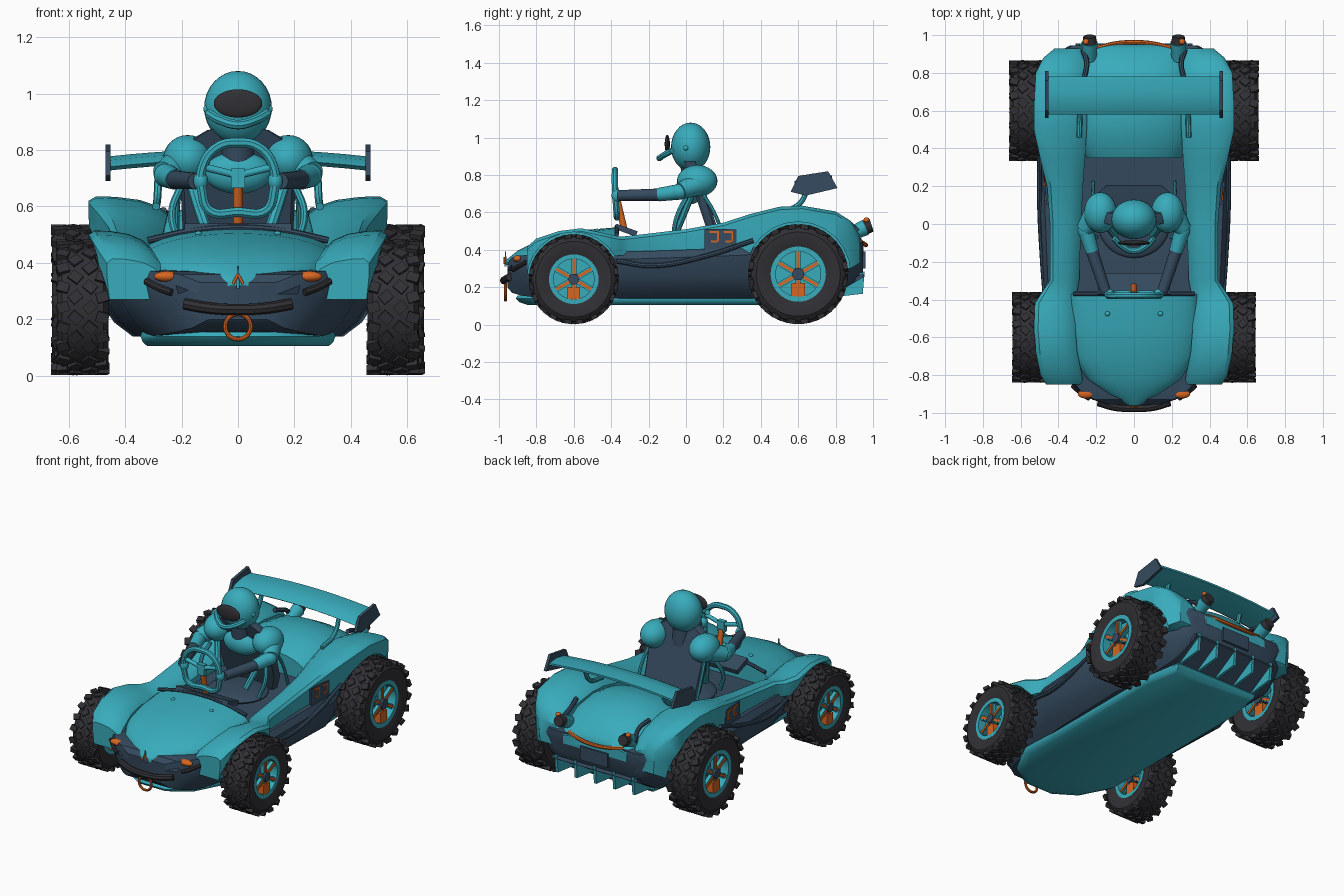
import bpy, bmesh, math
from mathutils import Matrix, Vector, Euler

if "Cube" in bpy.data.objects:
    bpy.data.objects.remove(bpy.data.objects["Cube"])

def material(name, rgb):
    m = bpy.data.materials.new(name)
    m.diffuse_color = (*rgb, 1)
    m.use_nodes = True
    m.node_tree.nodes["Principled BSDF"].inputs["Base Color"].default_value = m.diffuse_color
    return m

TEAL = material("teal", (0.04, 0.41, 0.5))
NAVY = material("navy", (0.036, 0.07, 0.115))
RUBBER = material("rubber", (0.03, 0.029, 0.034))
ORANGE = material("orange", (0.68, 0.13, 0.015))
SIDES = ((1, "right"), (-1, "left"))

def finish(name, bm, mat):
    bmesh.ops.recalc_face_normals(bm, faces=bm.faces)
    me = bpy.data.meshes.new(name)
    bm.to_mesh(me)
    bm.free()
    me.materials.append(mat)
    ob = bpy.data.objects.new(name, me)
    bpy.context.collection.objects.link(ob)
    return ob

def loft(name, rings, mat, closed=False):
    """Skin equal rings of points; cap the ends unless closed."""
    bm = bmesh.new()
    vs = [[bm.verts.new(p) for p in r] for r in rings]
    pairs = list(zip(vs, vs[1:])) + ([(vs[-1], vs[0])] if closed else [])
    for a, b in pairs:
        for i in range(len(a)):
            j = (i + 1) % len(a)
            bm.faces.new((a[i], a[j], b[j], b[i]))
    if not closed:
        bm.faces.new(vs[0])
        bm.faces.new(vs[-1])
    return finish(name, bm, mat)

def lathe(name, prof, loc, mat, n=40):
    """Spin a closed (x, radius) profile about an x axis."""
    x, y, z = loc
    rings = [[(x + a, y + r * math.sin(t), z + r * math.cos(t)) for a, r in prof]
             for t in (2 * math.pi * k / n for k in range(n))]
    return loft(name, rings, mat, True)

def ball(name, loc, size, mat, rot=(0, 0, 0)):
    bm = bmesh.new()
    bmesh.ops.create_uvsphere(bm, u_segments=28, v_segments=16, radius=1,
                              matrix=Matrix.LocRotScale(Vector(loc), Euler(rot), Vector(size)))
    return finish(name, bm, mat)

def box(name, loc, size, mat, rot=(0, 0, 0)):
    bm = bmesh.new()
    bmesh.ops.create_cube(bm, size=1, matrix=Matrix.LocRotScale(Vector(loc), Euler(rot), Vector(size)))
    return finish(name, bm, mat)

def rod(name, a, b, r1, r2, mat):
    a, b = Vector(a), Vector(b)
    bm = bmesh.new()
    m = Matrix.Translation((a + b) / 2) @ (b - a).to_track_quat('Z', 'Y').to_matrix().to_4x4()
    bmesh.ops.create_cone(bm, cap_ends=True, segments=24, radius1=r1, radius2=r2,
                          depth=(b - a).length, matrix=m)
    return finish(name, bm, mat)

def tube(name, pts, r, mat, cyclic=False):
    cu = bpy.data.curves.new(name + "_path", 'CURVE')
    cu.dimensions, cu.bevel_depth, cu.bevel_resolution, cu.use_fill_caps = '3D', r, 2, True
    cu.resolution_u = 6
    sp = cu.splines.new('BEZIER')
    sp.bezier_points.add(len(pts) - 1)
    for bp, p in zip(sp.bezier_points, pts):
        bp.co = p
        bp.handle_left_type = bp.handle_right_type = 'AUTO'
    sp.use_cyclic_u = cyclic
    tmp = bpy.data.objects.new(name + "_path", cu)
    bpy.context.collection.objects.link(tmp)
    bpy.context.view_layer.update()
    bm = bmesh.new()
    bm.from_mesh(tmp.to_mesh())
    bpy.data.objects.remove(tmp)
    return finish(name, bm, mat)

# lower tub: y, half width, top z, bottom z
tub = []
for y, w, t, b in ((-.955, .14, .33, .2), (-.93, .22, .36, .17), (-.88, .3, .37, .155), (-.8, .37, .375, .145),
                   (-.65, .425, .38, .14), (-.4, .455, .39, .14), (-.3, .48, .39, .14), (.28, .505, .41, .14),
                   (.42, .46, .42, .14), (.76, .46, .44, .15), (.9, .42, .45, .23), (.945, .34, .44, .27)):
    h = [(.74 * w, b), (.87 * w, b + .05), (.96 * w, b + .12), (w, t - .04), (.95 * w, t)]
    tub.append([(x, y, z) for x, z in h] + [(-x, y, z) for x, z in reversed(h)])
loft("tub", tub, NAVY)

# domed covers: y, half width, top z, edge z
def dome(name, secs):
    rings = []
    for y, w, t, e in secs:
        arc = [(w * math.cos(math.pi * k / 14), y, e + (t - e) * math.sin(math.pi * k / 14)) for k in range(15)]
        skirt = e - min(.05, w * .25)
        rings.append(arc + [(-w, y, skirt), (w, y, skirt)])
    loft(name, rings, TEAL)

dome("hood", ((-.37, .34, .52, .43), (-.55, .34, .505, .41), (-.7, .32, .475, .385), (-.82, .25, .435, .365),
              (-.9, .14, .395, .35), (-.962, .025, .345, .325)))
dome("rear_cover", ((.35, .25, .55, .45), (.45, .29, .6, .49), (.6, .3, .62, .5), (.75, .29, .6, .48),
                    (.87, .27, .535, .45), (.93, .25, .47, .43), (.95, .23, .44, .42)))

# side bodies with both fenders: y, inner x, outer x, top z, bottom z
SIDE = ((-.85, .27, .465, .415, .27), (-.8, .275, .495, .46, .27), (-.68, .3, .52, .5, .28),
        (-.56, .31, .53, .515, .32), (-.42, .31, .525, .485, .36), (-.35, .3, .48, .47, .37),
        (-.3, .29, .445, .475, .37), (0, .28, .445, .51, .375), (.2, .27, .46, .545, .385),
        (.34, .26, .495, .59, .385), (.5, .25, .53, .63, .36), (.62, .25, .53, .636, .33),
        (.8, .26, .52, .605, .3), (.88, .26, .48, .555, .3), (.93, .27, .42, .48, .33))
for s, side in SIDES:
    rings = []
    for y, a, b, t, z in SIDE:
        q = lambda f: s * (a + (b - a) * f)
        rings.append([(q(.1), y, z), (q(0), y, t - .06), (q(.12), y, t - .035), (q(.35), y, t - .013), (q(.65), y, t - .002),
                      (q(.9), y, t), (q(1), y, t - .016), (q(.99), y, (t + z) / 2), (q(.95), y, z)])
    body = loft(side + "_side_body", rings, TEAL)
    # wheel arches
    for wy, wz, r in ((-.6, .245, .25), (.6, .27, .28)):
        cut = rod("arch_cutter", (s * .45, wy, wz), (s * .8, wy, wz), r, r, TEAL)
        mod = body.modifiers.new("arch", 'BOOLEAN')
        mod.operation, mod.object = 'DIFFERENCE', cut
        bpy.context.view_layer.objects.active = body
        bpy.ops.object.modifier_apply(modifier=mod.name)
        bpy.data.objects.remove(cut)

# wheels
def wheel(name, s, x, y, z, R, w):
    c, k = (s * x, y, z), .535 * R
    lathe(name + "_tire", [(-w * .85, k), (-w, .7 * R), (-w, .84 * R), (-w * .8, .94 * R), (0, .965 * R),
                           (w * .8, .94 * R), (w, .84 * R), (w, .7 * R), (w * .85, k)], c, RUBBER, 48)
    bm = bmesh.new()
    n = 20
    for i in range(n):
        for row, a in enumerate((-.76, -.28, .28, .76)):
            th = 2 * math.pi * (i + .5 * (row % 2)) / n
            yaw = (.3, -.7, .7, -.3)[row] * (1 if i % 2 else -1)
            m = (Matrix.Translation(c) @ Matrix.Rotation(th, 4, 'X') @ Matrix.Translation((a * w, 0, R * .95))
                 @ Matrix.Rotation(yaw, 4, 'Z') @ Matrix.Diagonal((w * .46, R * .15, R * .09, 1)))
            bmesh.ops.create_cube(bm, size=1, matrix=m)
    finish(name + "_tread", bm, RUBBER)
    lathe(name + "_rim", [(-w * .88, k * .84), (-w * .88, k * 1.03), (w * .88, k * 1.03), (w * .88, k * .84)], c, TEAL)
    rod(name + "_disc", (s * (x - .03), y, z), (s * (x + .03), y, z), k * .9, k * .9, TEAL)
    # spokes and brake on both faces
    for f, face in ((1, "outer"), (-1, "inner")):
        for i in range(6):
            th = math.pi / 3 * i
            p = Vector(c) + Vector((f * s * w * .62, math.sin(th) * k * .5, math.cos(th) * k * .5))
            box(f"{name}_{face}_rib_{i}", p, (.024, .03, k * .9), TEAL, (-th, 0, 0))
            box(f"{name}_{face}_spoke_{i}", p + Vector((f * s * .012, 0, 0)), (.012, .016, k * .8), ORANGE, (-th, 0, 0))
        box(f"{name}_{face}_caliper", (s * (x + f * w * .48), y, z - k * .58), (.07, k * .5, k * .5), ORANGE)
    rod(name + "_hub", (s * (x - w * .9), y, z), (s * (x + w * .92), y, z), k * .25, k * .22, NAVY)

for s, side in SIDES:
    wheel(side + "_front_wheel", s, .55, -.6, .243, .241, .092)
    wheel(side + "_rear_wheel", s, .56, .6, .27, .268, .098)

# floor plate
outline = [(.1, -.91), (.24, -.82), (.345, -.62), (.345, .55), (.3, .78)]
outline = outline + [(-x, y) for x, y in reversed(outline)]
loft("floor_plate", [[(x * f, y * f, z) for x, y in outline] for z, f in ((.105, .93), (.12, .98), (.14, 1), (.155, .99))], TEAL)

# diffuser and tail
box("diffuser", (0, .855, .21), (.62, .22, .02), NAVY, (.53, 0, 0))
for i in range(5):
    x = (i - 2) * .14
    loft(f"diffuser_fin_{i}", [[(x + d, y, z) for y, z in ((.77, .145), (.945, .165), (.955, .285), (.88, .26))]
                               for d in (-.009, .009)], TEAL)
box("tail_plate", (0, .95, .345), (.2, .02, .09), NAVY)
tube("tail_stripe", [(-.2, .93, .445), (-.1, .955, .43), (0, .962, .425), (.1, .955, .43), (.2, .93, .445)], .012, ORANGE)

# rear wing as an arched airfoil
rings = []
for k in range(-6, 7):
    x, z = .46 * k / 6, .765 + .026 * (1 - (k / 6) ** 2)
    rings.append([(x, .58, z - .025), (x, .6, z - .038), (x, .7, z - .03), (x, .78, z - .006), (x, .78, z + .006), (x, .7, z + .012),
                  (x, .62, z - .002)])
loft("wing", rings, TEAL)

for s, side in SIDES:
    plate = ((.56, .71), (.6, .795), (.76, .82), (.81, .73), (.64, .69))
    loft(side + "_wing_plate", [[(s * x, y, z) for y, z in plate] for x in (.452, .47)], NAVY)
    tube(side + "_wing_strut", [(s * .29, .46, .6), (s * .285, .6, .64), (s * .28, .66, .755)], .014, TEAL)
    # tail lamps
    rod(side + "_tail_lamp", (s * .235, .87, .48), (s * .235, .96, .52), .036, .043, TEAL)
    rod(side + "_tail_lens", (s * .235, .955, .518), (s * .235, .993, .53), .039, .033, RUBBER)
    ball(side + "_tail_marker", (s * .255, .965, .56), (.016, .016, .014), ORANGE)
    tube(side + "_tail_trim", [(s * .27, .92, .5), (s * .25, .85, .555), (s * .265, .76, .585)], .014, NAVY)
    # nose lamps and bars
    ball(side + "_nose_lamp", (s * .253, -.9, .352), (.045, .024, .019), ORANGE)
    tube(side + "_nose_bar", [(s * .325, -.855, .335), (s * .28, -.895, .312), (s * .235, -.925, .295)], .013, RUBBER)
    ball(side + "_hood_pin", (s * .14, -.475, .503), (.013, .013, .01), TEAL)
    # side pipe and number panel
    tube(side + "_side_pipe", [(s * .472, -.37, .34), (s * .486, -.18, .315), (s * .5, .1, .365), (s * .5, .36, .45)], .013, NAVY)
    box(side + "_side_panel", (s * .463, .185, .455), (.014, .17, .11), NAVY, (0, 0, -s * .08))
    for i, y in enumerate((.15, .225)):
        x = s * (.471 + (y - .185) * .08)
        for j, (dy, dz, ly, lz) in enumerate(((0, .035, .05, .01), (.022, .012, .01, .055), (0, -.015, .03, .01))):
            box(f"{side}_panel_mark_{i}_{j}", (x, y + dy, .46 + dz), (.007, ly, lz), ORANGE)

# nose details
tube("nose_bumper", [(-.19, -.945, .255), (-.1, -.97, .24), (0, -.975, .235), (.1, -.97, .24), (.19, -.945, .255)], .02, RUBBER)
tube("tow_ring", [(.045 * math.cos(t), -.965, .175 + .045 * math.sin(t))
                  for t in (math.pi * k / 4 for k in range(8))], .008, ORANGE, True)
rod("nose_pin", (0, -.965, .31), (0, -.965, .39), .006, .003, TEAL)
for s, side in SIDES:
    rod(side + "_nose_chevron", (0, -.97, .36), (s * .018, -.97, .325), .005, .005, ORANGE)

# dashboard and steering
box("dashboard", (0, -.32, .505), (.38, .12, .03), NAVY, (-.35, 0, 0))
tube("dash_lip", [(-.32, -.37, .48), (-.17, -.37, .512), (0, -.37, .525), (.17, -.37, .512), (.32, -.37, .48)], .012, NAVY)
tube("steering_rim", [(-.1, -.37, .585), (0, -.37, .58), (.1, -.37, .585), (.127, -.375, .65), (.122, -.38, .75), (.07, -.38, .812),
                      (0, -.38, .826), (-.07, -.38, .812), (-.122, -.38, .75), (-.127, -.375, .65)], .018, TEAL, True)
rod("steering_column", (0, -.37, .68), (0, -.33, .51), .017, .017, ORANGE)
box("steering_hub", (0, -.375, .7), (.05, .03, .07), TEAL)
for s, side in SIDES:
    rod(side + "_steering_spoke", (0, -.375, .71), (s * .122, -.378, .74), .013, .013, TEAL)

# seat and driver
back = [(.15, .4), (.195, .5), (.205, .7), (.2, .78), (.17, .835), (.11, .87), (.04, .885)]
back = back + [(-x, z) for x, z in reversed(back)]
loft("seat_back", [[(x * f, .2 - .33 * (z - .42) + d, z) for x, z in back]
                   for d, f in ((-.06, .94), (-.045, 1), (-.015, 1), (0, .94))], NAVY)
ball("seat_base", (0, 0, .42), (.19, .18, .035), NAVY)
ball("helmet", (0, .025, .95), (.12, .105, .13), TEAL)
ball("visor", (0, -.1, .965), (.086, .014, .05), RUBBER)
tube("chin_guard", [(-.105, -.075, .93), (-.06, -.12, .905), (0, -.142, .89), (.06, -.12, .905), (.105, -.075, .93)], .017, TEAL)
rod("neck", (0, .04, .74), (0, .03, .86), .06, .06, NAVY)
ball("chest", (0, .03, .72), (.12, .06, .075), TEAL)
for s, side in SIDES:
    ball(side + "_helmet_bolt", (s * .111, .0, .945), (.012, .014, .014), TEAL)
    ball(side + "_shoulder", (s * .178, .06, .768), (.087, .108, .085), TEAL)
    rod(side + "_upper_arm", (s * .21, .05, .745), (s * .262, -.03, .715), .06, .045, TEAL)
    ball(side + "_elbow", (s * .255, -.035, .71), (.043, .05, .042), TEAL)
    rod(side + "_sleeve", (s * .255, -.035, .71), (s * .222, -.145, .695), .042, .036, TEAL)
    rod(side + "_forearm", (s * .225, -.135, .695), (s * .15, -.36, .69), .033, .029, NAVY)
    ball(side + "_hand", (s * .132, -.37, .69), (.026, .028, .035), TEAL)
    tube(side + "_harness", [(s * .17, .03, .7), (s * .14, -.01, .6), (s * .1, -.06, .48)], .02, TEAL)
    tube(side + "_seat_brace", [(s * .2, .0, .68), (s * .235, -.05, .57), (s * .2, -.07, .45)], .013, TEAL)
    tube(side + "_rear_brace", [(s * .2, .09, .7), (s * .215, .15, .6), (s * .215, .22, .42)], .01, TEAL)

# smooth shading with sharp edges kept
for ob in bpy.data.objects:
    ob.select_set(ob.type == 'MESH')
    bpy.context.view_layer.objects.active = ob
bpy.ops.object.shade_smooth_by_angle(angle=math.radians(35))
